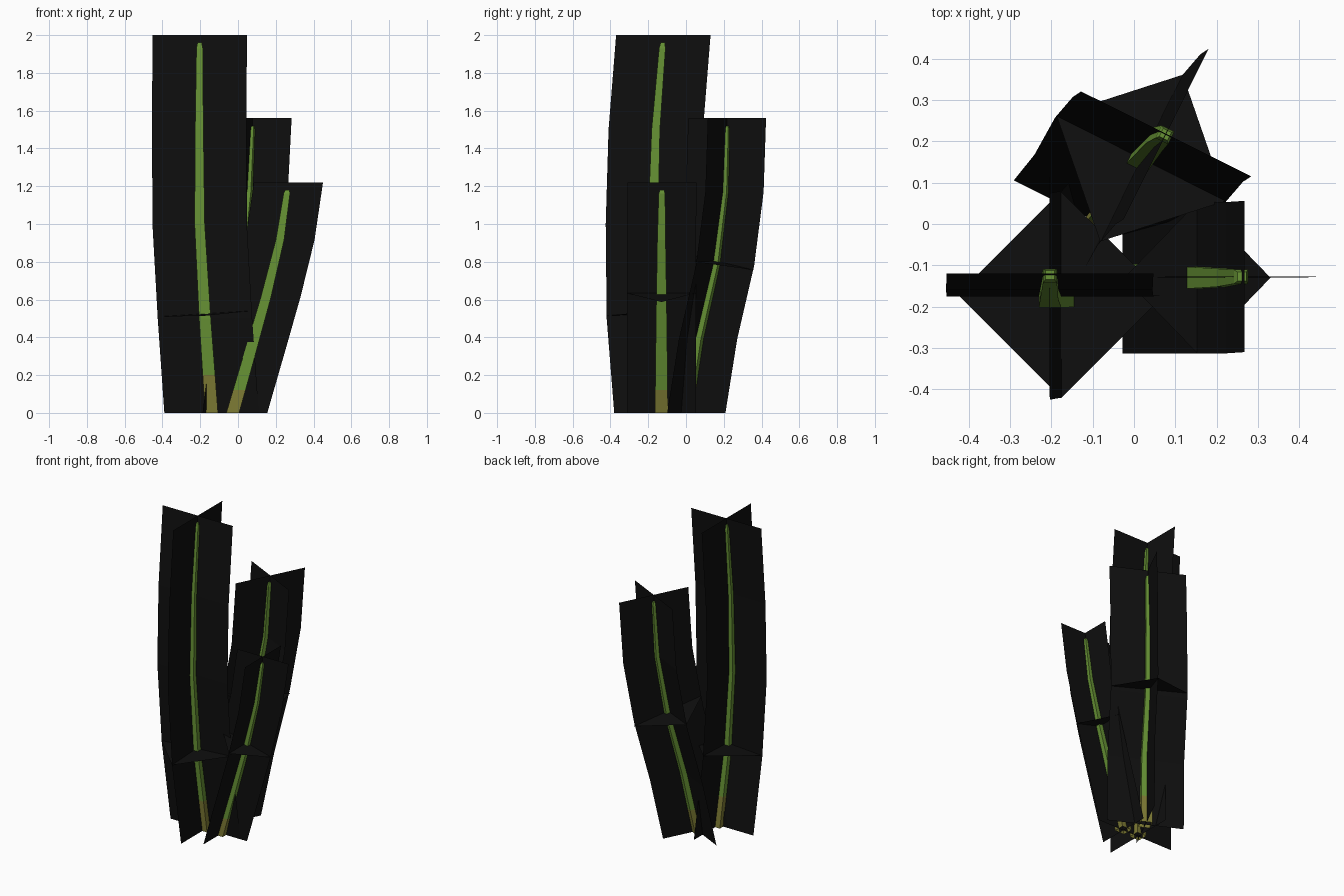
import bpy, bmesh, math
from mathutils import Vector, Matrix

if "Cube" in bpy.data.objects:
    bpy.data.objects.remove(bpy.data.objects["Cube"])

def material(name, rgb):
    m = bpy.data.materials.new(name)
    m.diffuse_color = (*rgb, 1)
    m.use_nodes = True
    m.node_tree.nodes["Principled BSDF"].inputs["Base Color"].default_value = m.diffuse_color
    return m

BLACK = material("leaf black", (0.0045, 0.0045, 0.0045))
GREEN = material("stem green", (0.135, 0.29, 0.035))
OLIVE = material("stem base olive", (0.21, 0.20, 0.035))

def finish(bm, name, mats):
    me = bpy.data.meshes.new(name)
    bm.to_mesh(me)
    bm.free()
    for m in mats:
        me.materials.append(m)
    ob = bpy.data.objects.new(name, me)
    bpy.context.collection.objects.link(ob)
    return ob

def ribbon(bm, path, d):
    # vertical leaf sheet swept along the stalk
    rows = [(bm.verts.new(p - d), bm.verts.new(p + d)) for p in path]
    for a, b in zip(rows, rows[1:]):
        bm.faces.new((a[0], a[1], b[1], b[0]))

def at(path, t):
    f = min(t * (len(path) - 1), len(path) - 1.0001)
    i = int(f)
    return path[i].lerp(path[i + 1], f - i)

def stalk(tag, height, pts, half, angle, row):
    n = len(pts) - 1
    path = [Vector((x, y, height * i / n)) for i, (x, y) in enumerate(pts)]
    u = Vector((math.cos(angle), math.sin(angle), 0))
    v = Vector((-u.y, u.x, 0))

    # two crossed leaf sheets
    bm = bmesh.new()
    ribbon(bm, path, u * half)
    ribbon(bm, path, v * half)
    finish(bm, tag + "_leaf_sheets", [BLACK])

    # cross-wise leaf sheet, square to the stalk
    bm = bmesh.new()
    tan = (path[row + 1] - path[row - 1]).normalized()
    c = path[row] + tan * 0.025
    q = Vector((0, 0, 1)).rotation_difference(tan)
    bm.faces.new([bm.verts.new(c + (q @ d) * half) for d in (u, v, -u, -v)])
    finish(bm, tag + "_cross_leaf", [BLACK])

    # square tapering stem with an olive base
    bm = bmesh.new()
    top = 1 - 0.04 / height
    prev = None
    for t, r in ((0, .034), (.1, .033), (.25, .031), (.5, .027), (.75, .022),
                 (top - .015, .017), (top, .011)):
        p = at(path, t)
        ring = [bm.verts.new(p + (u * a + v * b) * r)
                for a, b in ((-1, -1), (1, -1), (1, 1), (-1, 1))]
        if prev:
            for i in range(4):
                j = (i + 1) % 4
                f = bm.faces.new((prev[i], prev[j], ring[j], ring[i]))
                f.material_index = 1 if t == .1 else 0
        prev = ring
    bm.faces.new(prev)
    finish(bm, tag + "_stem", [GREEN, OLIVE])

stalk("tall", 2.0, [(-.14, -.13), (-.175, -.17), (-.203, -.175), (-.205, -.16), (-.203, -.12)],
      .25, 0, 1)
stalk("middle", 1.56, [(-.085, .003), (-.035, .065), (.015, .155), (.058, .205), (.078, .218)],
      .23, math.radians(-26.5), 2)
stalk("short", 1.22, [(-.028, -.13), (.06, -.13), (.147, -.13), (.222, -.13), (.267, -.127)],
      .183, 0, 2)
